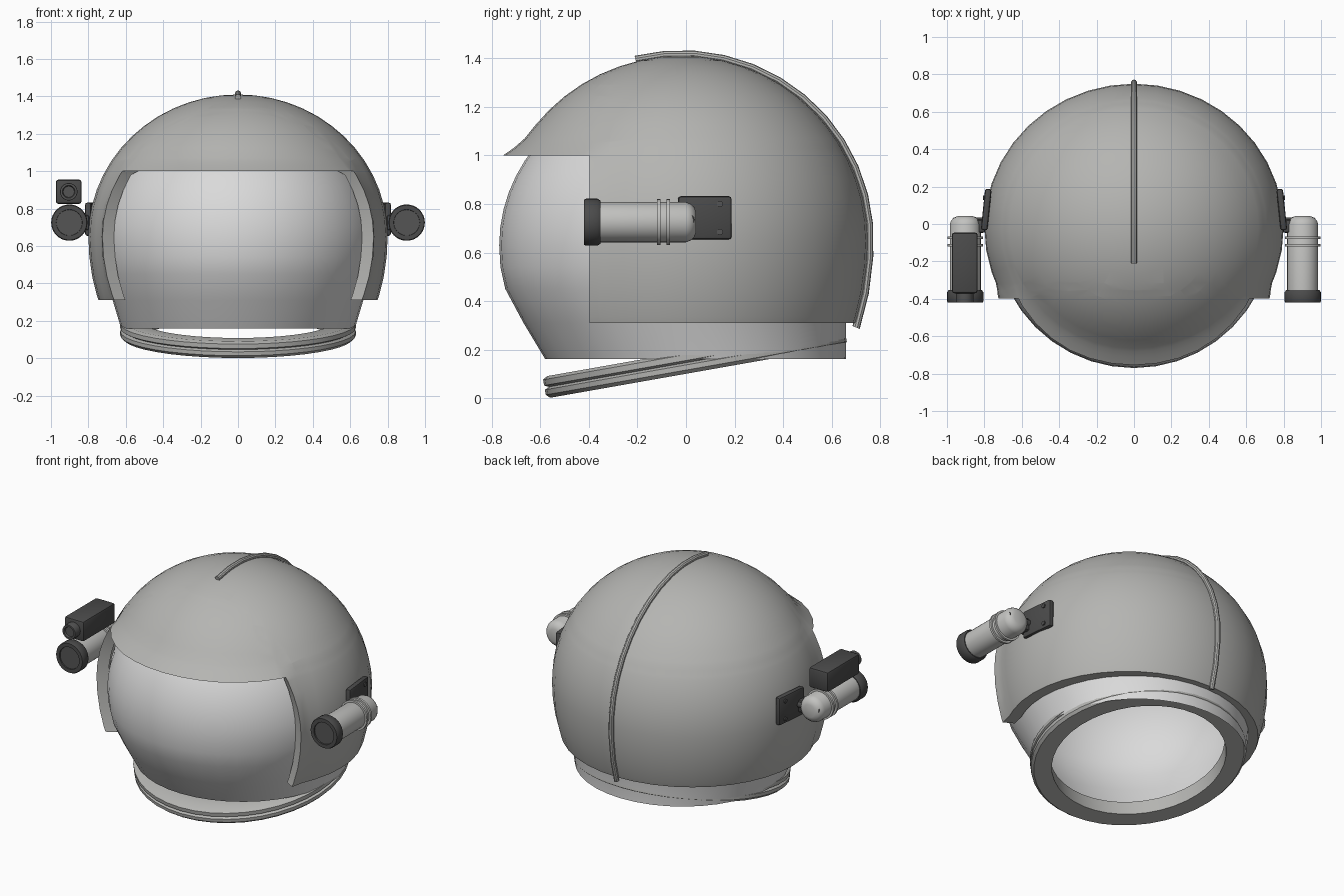
import bpy, bmesh, math
from mathutils import Vector, Matrix

if "Cube" in bpy.data.objects:
    bpy.data.objects.remove(bpy.data.objects["Cube"])


def material(name, v):
    m = bpy.data.materials.new(name)
    m.diffuse_color = (v[0], v[1], v[2], 1)
    m.use_nodes = True
    m.node_tree.nodes["Principled BSDF"].inputs["Base Color"].default_value = m.diffuse_color
    return m


SHELL = material("shell_grey", (0.46, 0.46, 0.445))
VISOR = material("visor_pale_grey", (0.70, 0.70, 0.70))
LAMP = material("lamp_light_grey", (0.54, 0.54, 0.525))
DARK = material("dark_grey", (0.07, 0.07, 0.07))
LENS = material("lens_grey", (0.09, 0.09, 0.09))


def finish(name, bm, mat, angle=35, recalc=True):
    if recalc:
        bmesh.ops.recalc_face_normals(bm, faces=bm.faces[:])
    me = bpy.data.meshes.new(name)
    bm.to_mesh(me)
    bm.free()
    me.materials.append(mat)
    ob = bpy.data.objects.new(name, me)
    bpy.context.collection.objects.link(ob)
    bpy.ops.object.select_all(action='DESELECT')
    ob.select_set(True)
    bpy.context.view_layer.objects.active = ob
    bpy.ops.object.shade_smooth_by_angle(angle=math.radians(angle))
    return ob


def bridge(bm, rings, closed=False):
    n = len(rings[0])
    pairs = list(zip(rings, rings[1:])) + ([(rings[-1], rings[0])] if closed else [])
    for a, b in pairs:
        for i in range(n):
            j = (i + 1) % n
            bm.faces.new((a[i], a[j], b[j], b[i]))


def lathe(name, profile, mat, matrix, segs=32, closed=False):
    # profile of (radius, height) spun about local z, then placed by matrix
    bm = bmesh.new()
    rings = []
    for r, h in profile:
        rings.append([bm.verts.new(matrix @ Vector((r * math.cos(a), r * math.sin(a), h)))
                      for a in (2 * math.pi * i / segs for i in range(segs))])
    bridge(bm, rings, closed)
    if not closed:
        bm.faces.new(rings[0])
        bm.faces.new(rings[-1])
    return finish(name, bm, mat)


def box(name, size, loc, mat, bevel=0.012, rot=0):
    bm = bmesh.new()
    bmesh.ops.create_cube(bm, size=1)
    bmesh.ops.scale(bm, vec=size, verts=bm.verts)
    bmesh.ops.bevel(bm, geom=bm.edges[:], offset=bevel, segments=2, affect='EDGES', profile=0.5)
    bm.transform(Matrix.Translation(loc) @ Matrix.Rotation(rot, 4, 'Z'))
    return finish(name, bm, mat)


def shell_point(co):
    # unit sphere to helmet shape
    return Vector((0.8 * co.x, 0.77 * co.y - 0.02, 0.65 + (0.76 if co.z > 0 else 0.95) * co.z))


# Outer shell with front opening, flared brim and inward rim
BROW, CHEEK, HEM = 1.0, -0.385, 0.31
bm = bmesh.new()
bmesh.ops.create_uvsphere(bm, u_segments=40, v_segments=28, radius=1)
for v in bm.verts:
    v.co = shell_point(v.co)
cuts = [((0, 0, BROW + d), (0, 0, 1)) for d in (0, 0.03, 0.07)]
cuts += [((0, CHEEK + d, 0), (0, 1, 0)) for d in (0, 0.03, 0.07)]
cuts.append(((0, 0, HEM), (0, 0, 1)))
for co, no in cuts:
    bmesh.ops.bisect_plane(bm, geom=bm.verts[:] + bm.edges[:] + bm.faces[:],
                           plane_co=co, plane_no=no, dist=1e-5)
gone = []
for f in bm.faces:
    c = f.calc_center_median()
    if c.z < HEM or (c.z < BROW and c.y < CHEEK):
        gone.append(f)
bmesh.ops.delete(bm, geom=gone, context='FACES')
for v in bm.verts:
    d = math.hypot(max(v.co.z - BROW, 0), max(v.co.y - CHEEK, 0))
    if d < 0.1:
        front = min(max((CHEEK - v.co.y) / 0.25, 0), 1)
        flare = (0.025 + 0.027 * front) * (1 - d / 0.1) ** 2
        v.co += Vector((v.co.x, v.co.y, 0)).normalized() * flare
bmesh.ops.recalc_face_normals(bm, faces=bm.faces[:])
rim = bmesh.ops.extrude_edge_only(bm, edges=[e for e in bm.edges if e.is_boundary])
for v in rim["geom"]:
    if isinstance(v, bmesh.types.BMVert):
        depth = 0.1 if v.co.z > BROW - 0.01 else 0.07
        v.co -= Vector((v.co.x, v.co.y, 0)).normalized() * depth
finish("outer_shell", bm, SHELL, 40)

# Visor bubble with tapered neck, open below
bm = bmesh.new()
levels = [(0.16, 0.625, -0.58, 0.66), (0.31, 0.67, -0.67, 0.66), (0.45, 0.715, -0.745, 0.69),
          (0.54, 0.735, -0.765, 0.71)]  # height, half width, front, back
for k in range(15):
    a = math.radians(k * 6.2)
    r = 0.745 * math.cos(a)
    levels.append((0.63 + 0.68 * math.sin(a), r, -0.025 - r, -0.025 + r))
rings = []
for z, rx, yf, yb in levels:
    rings.append([bm.verts.new((rx * math.cos(t), (yf + yb) / 2 + (yb - yf) / 2 * math.sin(t), z))
                  for t in (2 * math.pi * i / 40 for i in range(40))])
bridge(bm, rings)
bm.faces.new(rings[-1])
finish("visor_bubble", bm, VISOR, 40)

# Tilted neck ring with a groove
lathe("neck_ring", [(0.51, 0), (0.615, 0), (0.63, 0.015), (0.63, 0.036), (0.612, 0.045),
                    (0.63, 0.054), (0.63, 0.078), (0.612, 0.09), (0.51, 0.09)], SHELL,
      Matrix.Translation((0, 0.045, 0.108)) @ Matrix.Rotation(math.radians(10), 4, 'X'),
      40, closed=True)

# Cable running over the crown and down the back
bm = bmesh.new()
path = []
for k in range(15):
    a = math.radians(104 - k * 9)
    p = shell_point(Vector((0, math.cos(a), math.sin(a))))
    path.append((p + Vector((0, 0.008 * math.cos(a), 0.008 * math.sin(a))), a))
rings = []
for p, a in path:
    out = Vector((0, math.cos(a), math.sin(a)))
    rings.append([bm.verts.new(p + 0.016 * (math.cos(t) * out + math.sin(t) * Vector((1, 0, 0))))
                  for t in (2 * math.pi * i / 10 for i in range(10))])
bridge(bm, rings)
bm.faces.new(rings[0])
bm.faces.new(rings[-1])
finish("crown_cable", bm, SHELL)

# Side lamps with mounts
for s, side in ((1, "right"), (-1, "left")):
    along = Matrix.Translation((0.902 * s, 0, 0.725)) @ Matrix.Rotation(math.radians(-90), 4, 'X')
    across = Matrix.Translation((0, 0.015, 0.735)) @ Matrix.Rotation(math.radians(90 * s), 4, 'Y')
    lathe(side + "_lamp_body", [(0.083, -0.36), (0.083, 0), (0.076, 0.018), (0.062, 0.034),
                                (0.04, 0.042)], LAMP, along)
    for y in (-0.113, -0.073):
        lathe(side + "_lamp_band", [(0.08, y - 0.007), (0.095, y - 0.007), (0.095, y + 0.007),
                                    (0.08, y + 0.007)], LAMP, along)
    lathe(side + "_lamp_cap", [(0.068, -0.408), (0.07, -0.42), (0.093, -0.42), (0.097, -0.412),
                               (0.097, -0.365), (0.088, -0.352)], DARK, along)
    lathe(side + "_lamp_lens", [(0.069, -0.413), (0.069, -0.40)], LENS, along)
    lathe(side + "_pivot_bolt", [(0.02, 0.79), (0.02, 0.966)], DARK, across, 12)
    box(side + "_mount_arm", (0.07, 0.07, 0.08), (0.83 * s, -0.012, 0.725), DARK)
    box(side + "_mount_plate", (0.035, 0.222, 0.178), (0.79 * s, 0.077, 0.743), DARK, 0.012,
        math.radians(6 * s))
    for y, z in ((0.14, 0.8), (0.14, 0.685)):
        lathe(side + "_screw", [(0.013, 0.79), (0.013, 0.808)], LENS,
              Matrix.Translation((0, y, z)) @ Matrix.Rotation(math.radians(90 * s), 4, 'Y'), 10)

# Camera on the left lamp
box("camera_body", (0.138, 0.325, 0.13), (-0.905, -0.208, 0.89), DARK, 0.014)
lathe("camera_lens", [(0.03, -0.41), (0.034, -0.42), (0.045, -0.42), (0.047, -0.412), (0.047, -0.36)],
      LENS, Matrix.Translation((-0.905, 0, 0.89)) @ Matrix.Rotation(math.radians(-90), 4, 'X'), 20)
